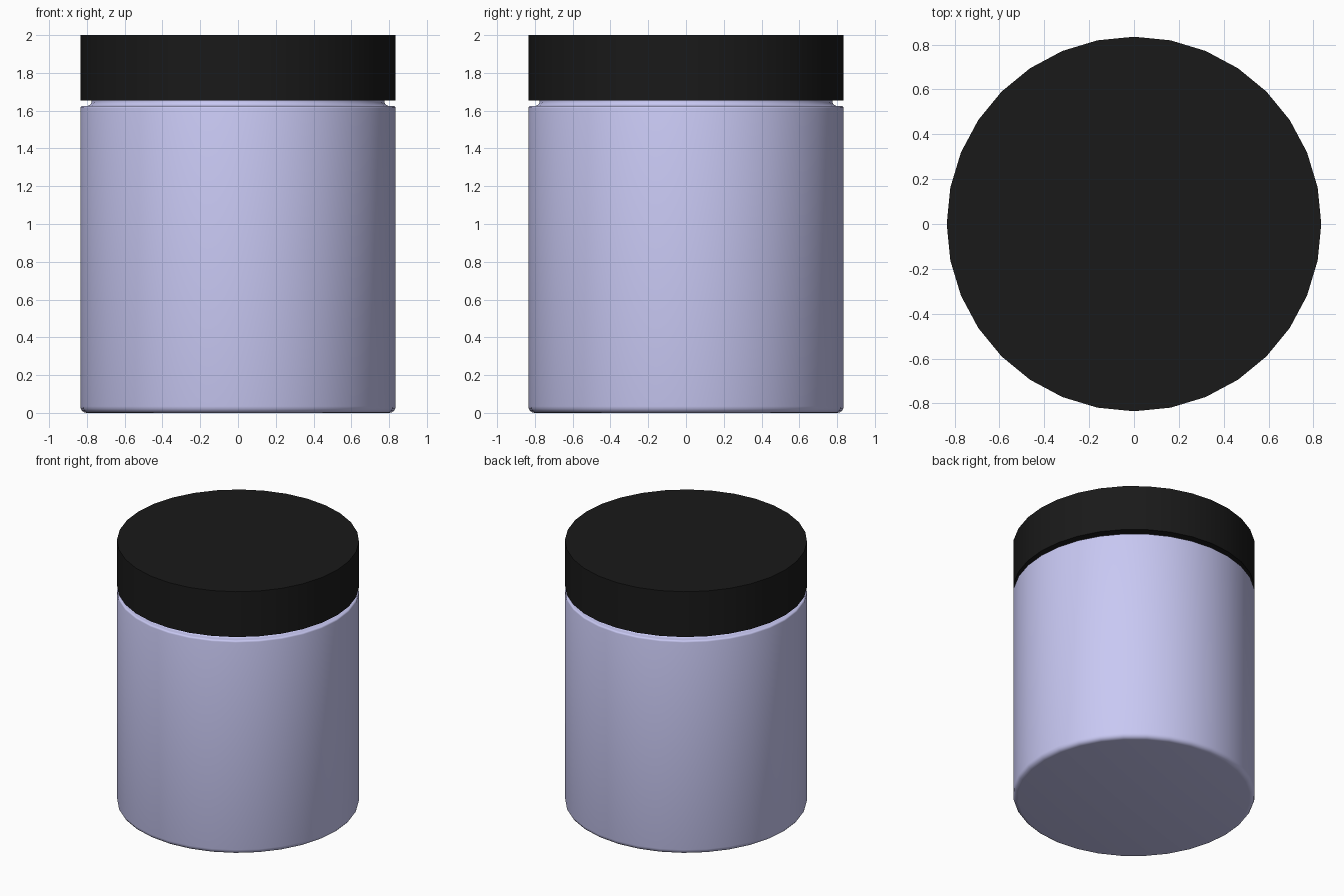
import bpy, bmesh, math

if "Cube" in bpy.data.objects:
    bpy.data.objects.remove(bpy.data.objects["Cube"])

SIDES = 32
R = 0.835


def material(name, color):
    m = bpy.data.materials.new(name)
    m.diffuse_color = color
    m.use_nodes = True
    m.node_tree.nodes["Principled BSDF"].inputs["Base Color"].default_value = m.diffuse_color
    return m


def lathe(name, profile, mat, smooth_angle):
    """Revolve an (radius, height) profile around z; cap both ends."""
    bm = bmesh.new()
    rings = []
    for r, z in profile:
        rings.append([bm.verts.new((r * math.cos(2 * math.pi * i / SIDES),
                                    r * math.sin(2 * math.pi * i / SIDES), z))
                      for i in range(SIDES)])
    for a, b in zip(rings, rings[1:]):
        for i in range(SIDES):
            j = (i + 1) % SIDES
            bm.faces.new((a[i], a[j], b[j], b[i]))
    bm.faces.new(rings[0][::-1])
    bm.faces.new(rings[-1])
    mesh = bpy.data.meshes.new(name)
    bm.to_mesh(mesh)
    bm.free()
    obj = bpy.data.objects.new(name, mesh)
    bpy.context.collection.objects.link(obj)
    mesh.materials.append(mat)
    bpy.ops.object.select_all(action='DESELECT')
    obj.select_set(True)
    bpy.context.view_layer.objects.active = obj
    bpy.ops.object.shade_smooth_by_angle(angle=math.radians(smooth_angle))
    return obj


def arc(cr, cz, rad, start, end, steps=4):
    """Points of a rounded profile corner, angles in degrees."""
    return [(cr + rad * math.cos(math.radians(start + (end - start) * k / steps)),
             cz + rad * math.sin(math.radians(start + (end - start) * k / steps)))
            for k in range(steps + 1)]


# Jar: rounded base, straight wall, small shoulder, filleted neck
jar_profile = (arc(R - 0.035, 0.035, 0.035, -90, 0)
               + arc(R - 0.012, 1.613, 0.012, 0, 90, 3)
               + arc(0.80, 1.65, 0.025, 270, 180)
               + [(0.775, 1.70)])
lathe("jar_body", jar_profile, material("periwinkle", (0.58, 0.58, 0.90, 1)), 40)

# Lid: plain sharp-edged disc
lathe("lid", [(R, 1.655), (R, 2.0)], material("black", (0.01, 0.01, 0.01, 1)), 30)
